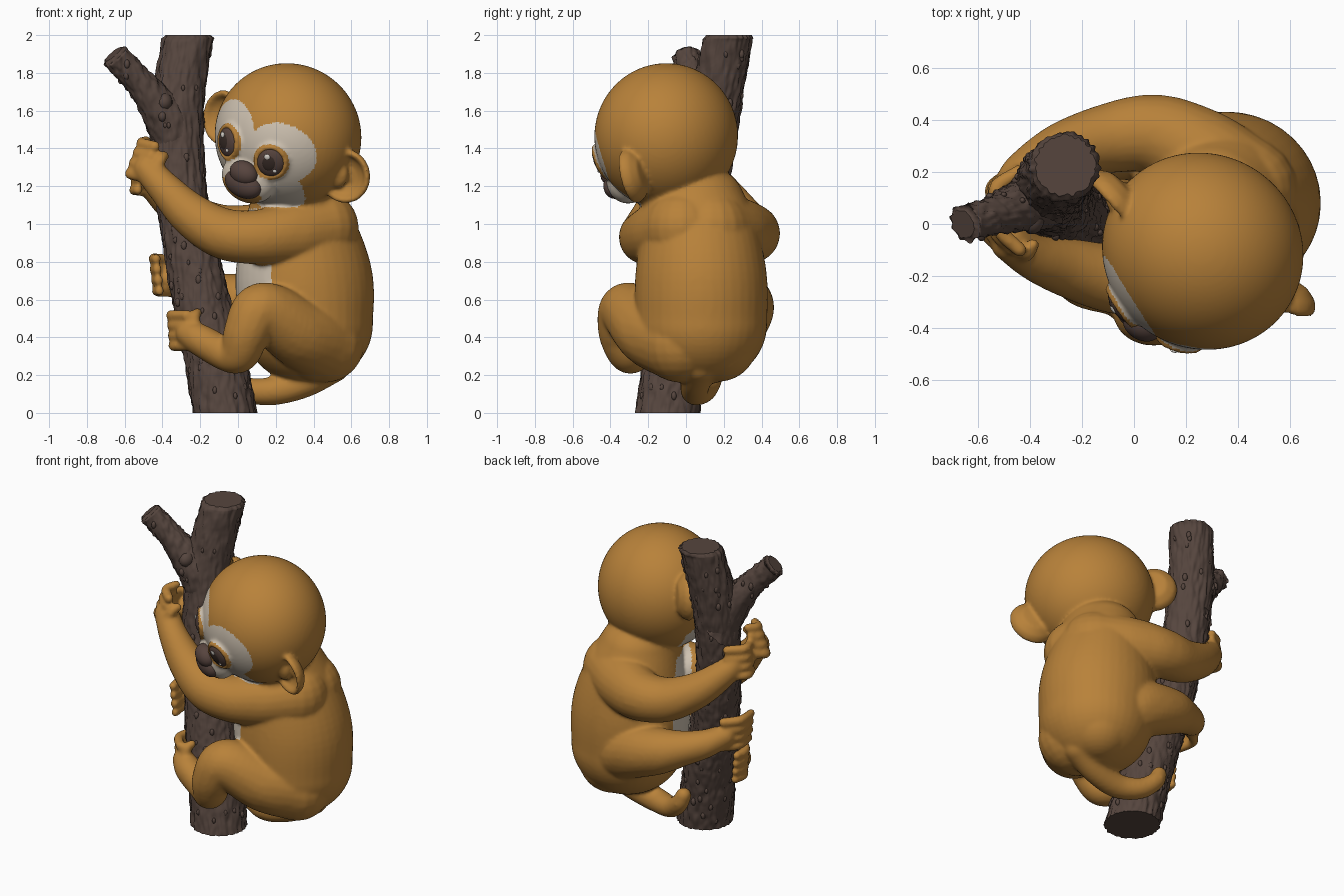
import bpy, math, random
from mathutils import Vector, Matrix, noise

if "Cube" in bpy.data.objects:
    bpy.data.objects.remove(bpy.data.objects["Cube"])

random.seed(4)
V = Vector


def material(name, rgb):
    m = bpy.data.materials.new(name)
    m.diffuse_color = (*rgb, 1)
    m.use_nodes = True
    m.node_tree.nodes["Principled BSDF"].inputs["Base Color"].default_value = m.diffuse_color
    return m


FUR = material("orange fur", (0.48, 0.222, 0.042))
PALE = material("pale face", (0.62, 0.54, 0.44))
BARK = material("brown bark", (0.092, 0.060, 0.048))
DARK = material("dark nose brown", (0.095, 0.058, 0.048))
BLACK = material("pupil black", (0.04, 0.025, 0.02))
WHITE = material("eye glint", (0.80, 0.76, 0.70))


class Part:
    """Collects volumes in plain lists and turns them into one object."""

    def __init__(self):
        self.v, self.f = [], []

    def loft(self, rings):
        s, n = len(self.v), len(rings[0])
        for r in rings:
            self.v.extend(r)
        for k in range(len(rings) - 1):
            a = s + k * n
            for i in range(n):
                j = (i + 1) % n
                self.f.append((a + i, a + j, a + n + j, a + n + i))
        self.f.append(tuple(range(s + n - 1, s - 1, -1)))
        e = s + (len(rings) - 1) * n
        self.f.append(tuple(range(e, e + n)))

    def ball(self, pos, radii, mat=Matrix(), seg=14):
        m = mat @ Matrix.Translation(V(pos)) @ Matrix.Diagonal((*radii, 1))
        rows = seg * 2 // 3
        lats = [math.pi * (k + .15) / (rows + .3) for k in range(rows + 1)]
        angles = [k * math.tau / seg for k in range(seg)]
        self.loft([[m @ V((math.sin(a) * math.cos(t), math.sin(a) * math.sin(t), -math.cos(a)))
                    for t in angles] for a in lats])

    def limb(self, pts, n=8, seg=18):
        for q in spline(pts, n):
            self.ball(q[:3], (q[3],) * 3, seg=seg)

    def finish(self, name, mat):
        me = bpy.data.meshes.new(name)
        me.from_pydata(self.v, [], self.f)
        me.materials.append(mat)
        me.polygons.foreach_set("use_smooth", [True] * len(me.polygons))
        me.update()
        ob = bpy.data.objects.new(name, me)
        bpy.context.collection.objects.link(ob)
        return ob


def spline(pts, n):
    """Smooth path through points of any size."""
    p = [V(q) for q in pts]
    p = [2 * p[0] - p[1]] + p + [2 * p[-1] - p[-2]]
    out = []
    for i in range(1, len(p) - 2):
        a, b, c, d = p[i - 1:i + 3]
        for k in range(n):
            t = k / n
            out.append(0.5 * (2 * b + (c - a) * t + (2 * a - 5 * b + 4 * c - d) * t * t
                              + (3 * b - a - 3 * c + d) * t ** 3))
    return out + [p[-2]]


# Head frame: x = its left, -y = face, z = crown
HC = V((0.265, -0.105, 1.465))
L = V((0.80, -0.47, -0.38)).normalized()
U = L.cross(V((0.54, 0.83, 0.12))).normalized()
H = Matrix((L, U.cross(L), U)).transposed().to_4x4()
H.translation = HC
EYES = [V((s * 0.14, -0.35, -0.045)) for s in (-1, 1)]


def eye_frame(p):
    return H @ Matrix.Translation(p) @ p.to_track_quat('Z', 'Y').to_matrix().to_4x4()


# Furry body, gathered from overlapping volumes and fused
fur = Part()
for q in spline([(.37, .08, .47, .345, .35, .32), (.35, .08, .70, .365, .35, .33),
                 (.33, .07, .95, .30, .31, .25), (.31, .04, 1.12, .24, .27, .20)], 8):
    fur.ball(q[:3], q[3:], seg=40)
for y in (-.04, .17):
    fur.ball((.42, y, .375), (.21, .21, .21), seg=28)
fur.ball((0, 0, 0), (.395, .375, .385), H, 64)
fur.ball((0.01, -.30, -.20), (.16, .11, .13), H, 28)
# Arms
fur.limb([(.44, -.02, .98, .20), (.28, -.14, .95, .17), (.10, -.21, .93, .145),
          (-.08, -.21, .95, .135), (-.25, -.17, 1.05, .115), (-.38, -.13, 1.18, .09),
          (-.48, -.07, 1.29, .075)])
fur.limb([(.42, .13, .97, .21), (.25, .27, .96, .18), (.08, .345, .95, .155),
          (-.10, .33, .97, .135), (-.28, .28, 1.06, .11), (-.42, .20, 1.18, .085),
          (-.47, .15, 1.25, .07)])
# Legs
fur.limb([(.46, -.03, .37, .21), (.32, -.19, .43, .185), (.13, -.31, .54, .15),
          (.05, -.34, .43, .125), (.01, -.31, .32, .105), (-.06, -.27, .31, .09),
          (-.19, -.24, .38, .085), (-.26, -.20, .42, .07)])
fur.limb([(.42, .16, .42, .20), (.22, .28, .53, .18), (0, .31, .59, .145),
          (-.15, .27, .63, .11), (-.28, .20, .67, .088), (-.36, .11, .71, .07)])
# Tail
fur.limb([(.50, .07, .26, .10), (.35, .05, .16, .08), (.18, .05, .115, .075),
          (.04, .10, .125, .065), (-.05, .14, .19, .055), (-.08, .14, .25, .048)])
# Fingers and toes: base, knuckle and tip of the lowest digit, then the step to the next
DIGITS = [
    ((-.50, -.10, 1.25), (-.570, -.03, 1.265), (-.545, .04, 1.28), (.02, 0, .054)),
    ((-.46, .20, 1.17), (-.545, .14, 1.18), (-.53, .06, 1.18), (.005, 0, .057)),
    ((-.26, -.22, .355), (-.335, -.13, .355), (-.335, -.04, .355), (-.004, 0, .054)),
    ((-.35, .13, .64), (-.425, .05, .645), (-.415, -.07, .645), (-.006, 0, .057)),
]
for a, b, c, step in DIGITS:
    for i in range(4):
        fur.limb([(*(V(p) + V(step) * i), r) for p, r in ((a, .03), (b, .031), (c, .027))], 5, 10)
# Thumbs
fur.limb([(-.24, -.22, .45, .04), (-.23, -.21, .51, .032), (-.215, -.18, .53, .027)], 4, 10)
fur.limb([(-.44, -.12, 1.28, .04), (-.41, -.11, 1.34, .032), (-.39, -.08, 1.36, .027)], 4, 10)
# Cupped ears, opened slightly outwards
EAR = [(.01, -.055), (.09, -.045), (.135, -.01), (.15, .025), (.14, .045), (.12, .04),
       (.10, .01), (.06, -.008), (.01, -.005)]
for s in (-1, 1):
    E = H @ Matrix.Translation((s * .40, .01, -.06)) @ Matrix.Rotation(s * .25, 4, 'Z')
    fur.loft([[E @ V((r * .95 * math.cos(t), -f, r * math.sin(t)))
               for t in [-k * math.tau / 36 for k in range(36)]] for r, f in EAR])
    fur.ball((s * -.03, -.025, -.01), (.05, .035, .07), E)
# Eyelid rings
for p in EYES:
    for k in range(36):
        t = k * math.tau / 36
        fur.ball((.08 * math.cos(t), .086 * math.sin(t), .004), (.017,) * 3, eye_frame(p), 8)

body = fur.finish("furry_body", FUR)
rm = body.modifiers.new("fuse", 'REMESH')
rm.mode = 'VOXEL'
rm.voxel_size = 0.0108
sm = body.modifiers.new("soften", 'SMOOTH')
sm.factor = 0.5
sm.iterations = 9
dg = bpy.context.evaluated_depsgraph_get()
me = bpy.data.meshes.new_from_object(body.evaluated_get(dg))
body.modifiers.clear()
body.data = me
me.materials.clear()
me.materials.append(FUR)
me.materials.append(PALE)

# Pale mask and belly
Hinv = H.inverted()
index = []
for f in me.polygons:
    w = f.center
    pale = False
    if w.z > 1.09:
        q = Hinv @ w
        if q.y < -.06 and q.length < .45 and q.z > -.37:
            pale = (((abs(q.x) - .155) / .17) ** 2 + ((q.z - .005) / .165) ** 2 < 1
                    or (q.x / .29) ** 2 + ((q.z + .18) / .21) ** 2 < 1)
            pale = pale and min((q - p).length for p in EYES) > .099
    elif .45 < w.z < 1.08:
        x, y = w.x - .35, w.y - .08
        pale = -.9 * x - .44 * y > .29 and (x / .365) ** 2 + (y / .35) ** 2 < 1.04
    index.append(int(pale))
me.polygons.foreach_set("material_index", index)
me.polygons.foreach_set("use_smooth", [True] * len(index))

# Eyes
for side, p in zip(("right", "left"), EYES):
    for name, mat, balls in (
            ("eye", DARK, [((0, 0, 0), (.077, .083, .034))]),
            ("pupil", BLACK, [((-.004, 0, .026), (.038, .043, .011))]),
            ("eye_glint", WHITE, [((-.022, .034, .032), (.016, .016, .006)),
                                  ((.035, -.032, .027), (.011, .009, .005))])):
        part = Part()
        for pos, rad in balls:
            part.ball(pos, rad, eye_frame(p), 28)
        part.finish(f"{side}_{name}", mat)

# Nose and mouth
for name, pos, rad in (("nose", (.02, -.385, -.155), (.082, .06, .064)),
                       ("mouth", (.025, -.37, -.215), (.112, .064, .075))):
    part = Part()
    part.ball(pos, rad, H, 32)
    part.finish(name, DARK)


# Tree trunk with a side branch
def bark(name, pts, axis, n, sides, knobs):
    rot = V(axis).to_track_quat('Z', 'Y').to_matrix()
    path = spline(pts, n)
    top = path[-1]
    path[-1] = top - V((*(V(axis).normalized() * .016), 0))
    path.append(top - V((0, 0, 0, .016)))
    rings = []
    for q in path:
        ring = []
        for k in range(sides):
            t = k * math.tau / sides
            d = rot @ V((math.cos(t), math.sin(t), 0))
            c = V(q[:3]) + d * q[3]
            h = .010 * noise.noise(V((c.x * 45, c.y * 45, c.z * 8)))
            h += .008 * noise.noise(V((c.x * 60, c.y * 60, c.z * 22)))
            ring.append(c + d * h)
        rings.append(ring)
    part = Part()
    part.loft(rings)
    for _ in range(knobs):
        q = random.choice(path[4:-6])
        t = random.uniform(0, math.tau)
        r = random.uniform(.009, .016)
        c = V(q[:3]) + rot @ V((math.cos(t), math.sin(t), 0)) * (q[3] - .004)
        part.ball(c, (r, r, r * 1.6), seg=10)
    ob = part.finish(name, BARK)
    for f in ob.data.polygons:
        f.use_smooth = len(f.vertices) < 5


bark("trunk", [(-.07, -.10, 0, .168), (-.125, -.06, .3, .162), (-.195, -.01, .6, .152),
               (-.255, .04, .9, .143), (-.305, .09, 1.2, .137), (-.32, .15, 1.6, .137),
               (-.265, .225, 2, .132)], (0, 0, 1), 20, 110, 120)
bark("branch", [(-.33, .13, 1.43, .14), (-.39, .09, 1.57, .115), (-.52, .04, 1.75, .078),
                (-.66, 0, 1.90, .072)], (-.28, -.1, .32), 14, 64, 14)
part = Part()
part.ball((-.39, .02, 1.645), (.045, .06, .05))
part.ball((-.40, -.01, 1.57), (.022, .03, .03))
part.finish("branch_knot", BARK)
